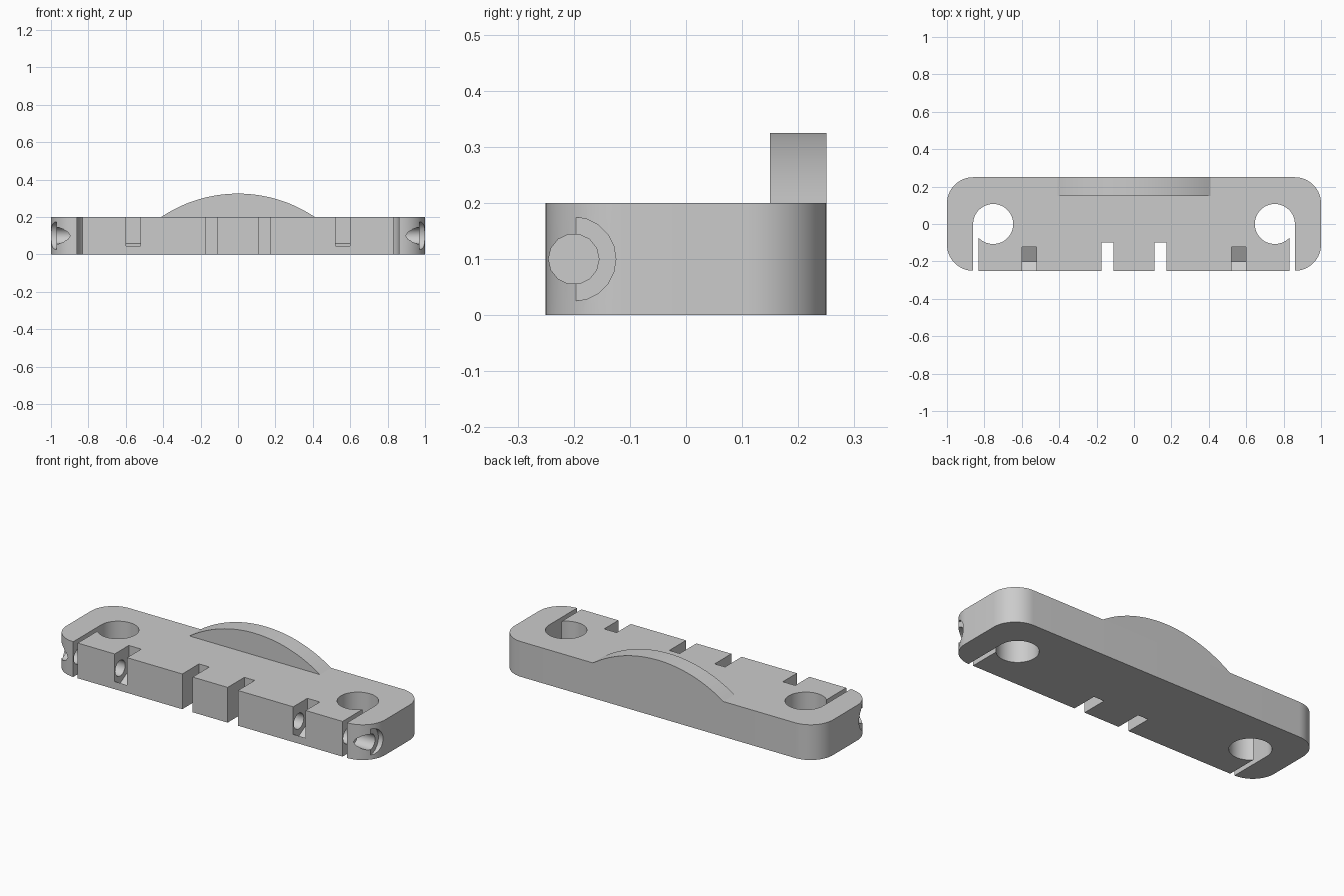
import bpy
import bmesh
from math import sin, cos, radians, sqrt, acos, degrees

default = bpy.data.objects.get("Cube")
if default:
    bpy.data.objects.remove(default)

grey = bpy.data.materials.new("plain grey")
grey.use_nodes = True
colour = (0.6, 0.6, 0.6, 1)
grey.diffuse_color = colour
grey.node_tree.nodes["Principled BSDF"].inputs["Base Color"].default_value = colour


def arc(cx, cy, r, start, end, n):
    """Points along an arc, angles in degrees."""
    angles = [radians(start + (end - start) * i / n) for i in range(n + 1)]
    return [(cx + r * cos(a), cy + r * sin(a)) for a in angles]


def prism(name, points, axis, lo, hi):
    """Extrude a flat outline along one axis, from lo to hi."""
    place = {"x": lambda p, d: (d, p[0], p[1]),
             "y": lambda p, d: (p[0], d, p[1]),
             "z": lambda p, d: (p[0], p[1], d)}[axis]
    bm = bmesh.new()
    face = bm.faces.new([bm.verts.new(place(p, lo)) for p in points])
    top = bmesh.ops.extrude_face_region(bm, geom=[face])["geom"]
    shift = place((0, 0), hi - lo)
    bmesh.ops.translate(bm, vec=shift, verts=[v for v in top if isinstance(v, bmesh.types.BMVert)])
    bmesh.ops.recalc_face_normals(bm, faces=bm.faces)
    mesh = bpy.data.meshes.new(name)
    bm.to_mesh(mesh)
    bm.free()
    mesh.materials.append(grey)
    obj = bpy.data.objects.new(name, mesh)
    bpy.context.collection.objects.link(obj)
    return obj


def activate(obj):
    bpy.ops.object.select_all(action="DESELECT")
    obj.select_set(True)
    bpy.context.view_layer.objects.active = obj


def cut(obj, cutter):
    mod = obj.modifiers.new("cut", "BOOLEAN")
    mod.operation = "DIFFERENCE"
    mod.solver = "EXACT"
    mod.object = cutter
    activate(obj)
    bpy.ops.object.modifier_apply(modifier=mod.name)
    bpy.data.objects.remove(cutter)


# Clamp bar outline: front notch, slit opening into the rod hole, rounded corners
front, corner, rod_x, rod_r = -0.25, 0.14, 0.753, 0.107
slit = 0.832
meet = -degrees(acos((slit - rod_x) / rod_r))
half = [(0.11, front), (0.11, -0.1), (0.175, -0.1), (0.175, front), (slit, front)]
half += arc(rod_x, 0, rod_r, meet, -360, 48)
half += arc(1 - corner, front + corner, corner, -90, 0, 16)
half += arc(1 - corner, -front - corner, corner, 0, 90, 16)
outline = half + [(-x, y) for x, y in reversed(half)]
bar = prism("clamp_bar", outline, "z", 0, 0.2)

# Screw bores, head recesses and nut pockets at both ends
pocket = [(-0.275, 0.3), (-0.275, 0.058), (-0.2, 0.015), (-0.123, 0.058), (-0.123, 0.3)]
for side in (1, -1):
    cut(bar, prism("bore", arc(-0.2, 0.1, 0.045, 0, 360, 14)[:-1], "x", side * 0.42, side * 1.1))
    cut(bar, prism("recess", arc(-0.2, 0.1, 0.075, 0, 360, 20)[:-1], "x", side * 0.97, side * 1.1))
    cut(bar, prism("nut_pocket", pocket, "x", side * 0.522, side * 0.6))

# Arched rib standing on the back edge
chord, rise = 0.41, 0.125
radius = (chord ** 2 + rise ** 2) / (2 * rise)
swing = 90 - degrees(acos(sqrt(radius ** 2 - chord ** 2) / radius))
rib = prism("arched_rib", arc(0, 0.2 + rise - radius, radius, swing, 180 - swing, 32), "y", 0.15, 0.25)

for obj in (bar, rib):
    activate(obj)
    bpy.ops.object.shade_smooth_by_angle(angle=radians(35))
